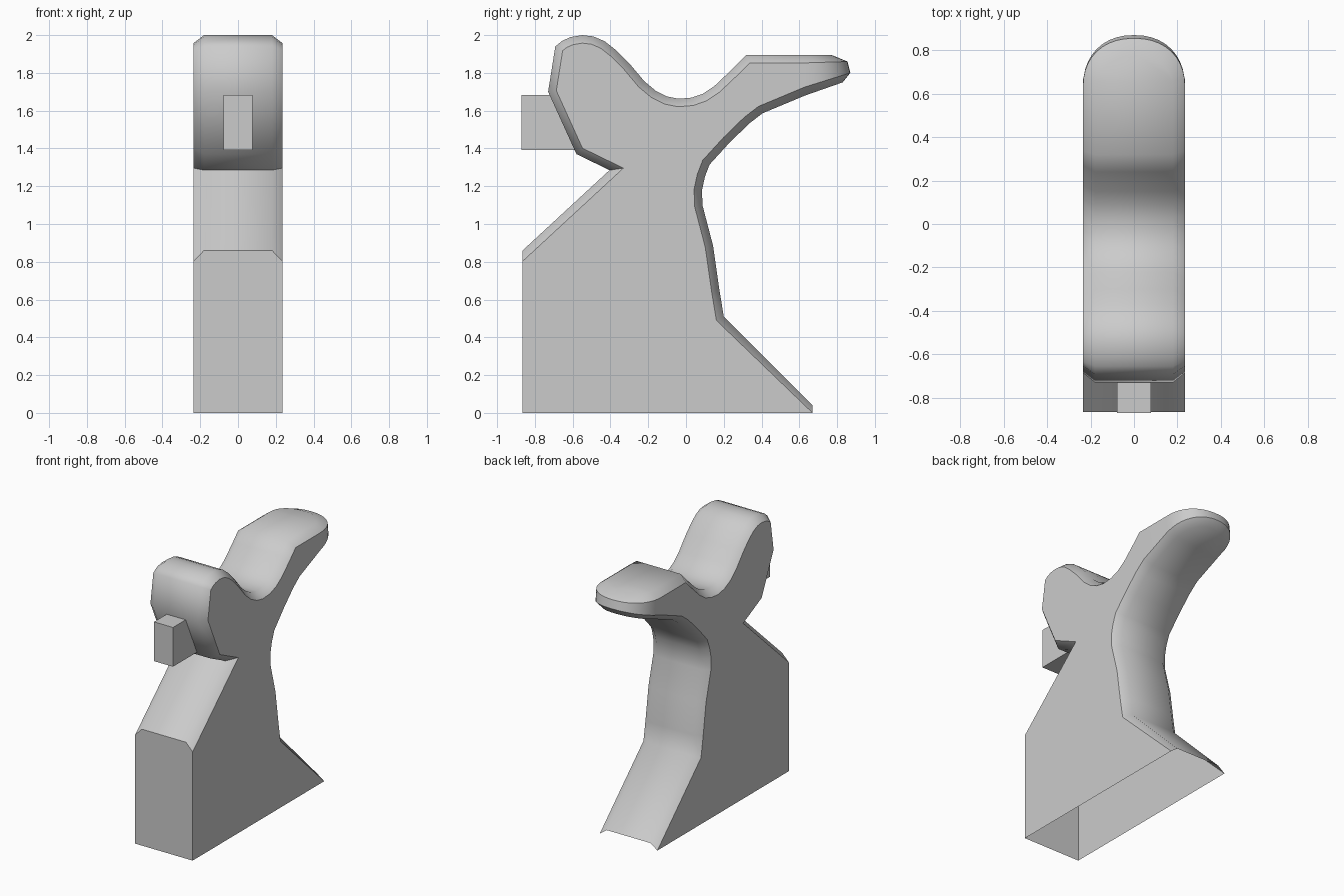
import bpy, bmesh, math
from mathutils import Vector

if "Cube" in bpy.data.objects:
    bpy.data.objects.remove(bpy.data.objects["Cube"])

W, IN = 0.235, 0.18      # half width of side face / of edge strip
CH = 0.042               # chamfer depth in profile plane

# side profile (y, z), counter-clockwise from the front bottom corner
profile = [(-.865, 0), (.67, .04), (.20, .51), (.177, .65), (.143, .886),
           (.087, 1.10), (.085, 1.18), (.1, 1.25), (.125, 1.315), (.23, 1.43),
           (.336, 1.533), (.405, 1.586), (.63, 1.68),
           (.63, 1.895), (.32, 1.895), (.24, 1.815), (.15, 1.73), (.09, 1.69),
           (.03, 1.669), (-.04, 1.663), (-.10, 1.675), (-.16, 1.705),
           (-.22, 1.755), (-.30, 1.85), (-.37, 1.92), (-.43, 1.967),
           (-.49, 1.993), (-.55, 2.0), (-.61, 1.99), (-.655, 1.97),
           (-.692, 1.94), (-.73, 1.70), (-.58, 1.37), (-.405, 1.285), (-.865, .86)]
N = len(profile)
BOTTOM, TIP, FRONT = 0, 12, N - 1     # edges that are not chamfered


def inset(points):
    """Move every edge inward by CH, except the flush edges."""
    p = [Vector(q) for q in points]
    out = []
    for i in range(N):
        lines = []
        for e in ((i - 1) % N, i):
            d = (p[(e + 1) % N] - p[e]).normalized()
            off = 0 if e in (BOTTOM, TIP, FRONT) else CH
            n = Vector((-d.y, d.x))
            lines.append((n, n.dot(p[i]) + off))
        (a, ca), (b, cb) = lines
        det = a.x * b.y - a.y * b.x
        if abs(det) < 1e-4:
            out.append(p[i] + a * CH)
        else:
            out.append(Vector(((ca * b.y - cb * a.y) / det, (a.x * cb - b.x * ca) / det)))
    return out


def finish(name, bm, angle):
    bmesh.ops.remove_doubles(bm, verts=bm.verts, dist=0.0005)
    bmesh.ops.recalc_face_normals(bm, faces=bm.faces)
    me = bpy.data.meshes.new(name)
    bm.to_mesh(me)
    bm.free()
    ob = bpy.data.objects.new(name, me)
    bpy.context.collection.objects.link(ob)
    bpy.ops.object.select_all(action='DESELECT')
    ob.select_set(True)
    bpy.context.view_layer.objects.active = ob
    bpy.ops.object.shade_smooth_by_angle(angle=math.radians(angle))
    return ob


# chamfered body shell, open underneath
bm = bmesh.new()
side = inset(profile)
side[1] = Vector((.67, 0))
layers = [[bm.verts.new((x, q[0], q[1])) for q in pts]
          for x, pts in ((-W, side), (-IN, profile), (IN, profile), (W, side))]
for a, b in zip(layers, layers[1:]):
    for i in range(N):
        if i not in (BOTTOM, TIP):
            j = (i + 1) % N
            bm.faces.new((a[i], a[j], b[j], b[i]))
bm.faces.new(layers[0])
bm.faces.new(layers[-1])

# rounded end of the rear spur: stacked half-ellipse rings
Y0, SEG = .63, 20
lo = side[TIP].y
rings = [(IN, .77, 1.895, 1.895), (W, .855, side[TIP + 1].y, 1.86),
         (W, .87, lo, 1.80), (IN, .83, 1.68, 1.75)]
loops = []
for w, tip, z0, z1 in rings:
    loop = []
    for k in range(SEG + 1):
        t = math.pi * k / SEG
        s = max(0, math.sin(t))
        c = math.cos(t)
        loop.append(bm.verts.new((w * math.copysign(abs(c) ** .9, c),
                                  Y0 + (tip - Y0) * s ** .9, z0 + (z1 - z0) * s ** .9)))
    loops.append(loop)
for a, b in zip(loops, loops[1:]):
    for k in range(SEG):
        bm.faces.new((a[k], a[k + 1], b[k + 1], b[k]))
bm.faces.new(loops[0])
bm.faces.new(loops[-1])
finish("body", bm, 40)

# small block on the front of the head
bm = bmesh.new()
bmesh.ops.create_cube(bm, size=1)
for v in bm.verts:
    v.co = Vector((v.co.x * .155, -.7175 + v.co.y * .305, 1.537 + v.co.z * .29))
finish("front_block", bm, 30)
